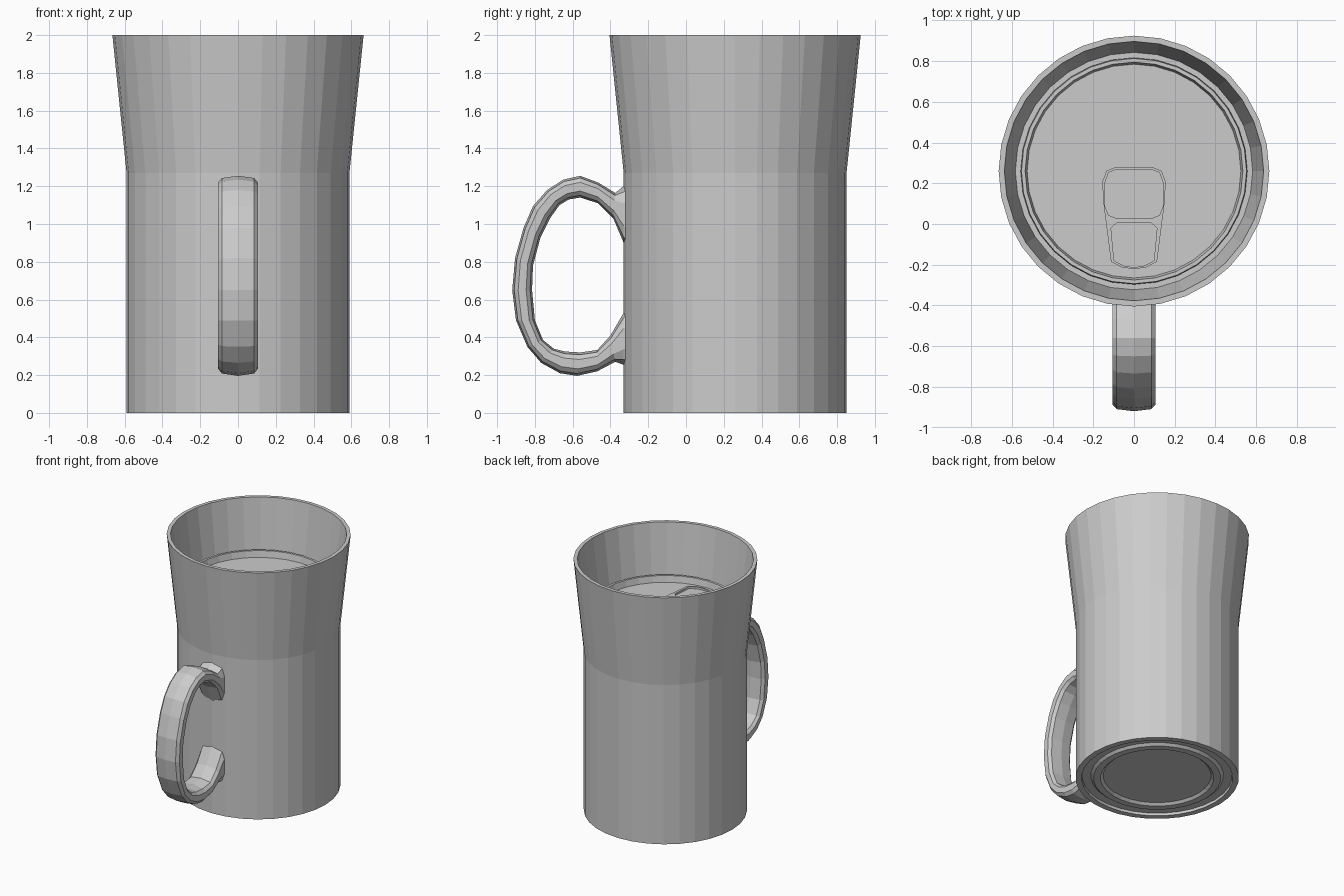
import bpy, bmesh, math

if "Cube" in bpy.data.objects:
    bpy.data.objects.remove(bpy.data.objects["Cube"])

CY = 0.26      # centre of the round body
SIDES = 32

grey = bpy.data.materials.new("light_grey")
grey.diffuse_color = (0.6, 0.6, 0.6, 1)
grey.use_nodes = True
grey.node_tree.nodes["Principled BSDF"].inputs["Base Color"].default_value = grey.diffuse_color


def finish(name, bm):
    bmesh.ops.recalc_face_normals(bm, faces=bm.faces)
    mesh = bpy.data.meshes.new(name)
    bm.to_mesh(mesh)
    bm.free()
    mesh.materials.append(grey)
    ob = bpy.data.objects.new(name, mesh)
    bpy.context.collection.objects.link(ob)
    return ob


def skin(bm, loops, closed):
    """Bridge vertex loops; join last to first if closed, else cap both ends."""
    rings = [[bm.verts.new(p) for p in loop] for loop in loops]
    n = len(rings[0])
    pairs = list(zip(rings, rings[1:])) + ([(rings[-1], rings[0])] if closed else [])
    for a, b in pairs:
        for i in range(n):
            j = (i + 1) % n
            bm.faces.new((a[i], a[j], b[j], b[i]))
    if not closed:
        bm.faces.new(rings[0])
        bm.faces.new(rings[-1])


def lathe(name, profile, closed):
    bm = bmesh.new()
    angles = [2 * math.pi * i / SIDES for i in range(SIDES)]
    skin(bm, [[(r * math.cos(a), CY + r * math.sin(a), z) for a in angles]
              for r, z in profile], closed)
    return finish(name, bm)


# Flared sleeve, open at the bottom, with a ledge around the can
lathe("mug_body", [(0.59, 0), (0.59, 1.27), (0.665, 2), (0.637, 2),
                   (0.583, 1.58), (0.546, 1.58), (0.546, 0)], True)

# Can inside: stepped base, seam ring and sunken lid
lathe("inner_can", [(0.39, 0.02), (0.41, 0.002), (0.46, 0.002), (0.48, 0.02),
                    (0.543, 0.02), (0.543, 1.575), (0.557, 1.60), (0.553, 1.62),
                    (0.535, 1.62), (0.525, 1.57)], False)

# Handle: matching outer and inner points (y, z) from top joint to bottom joint
outer = [(-0.30, 1.22), (-0.33, 1.20), (-0.375, 1.165), (-0.466, 1.22), (-0.56, 1.255),
         (-0.65, 1.235), (-0.735, 1.18), (-0.81, 1.095), (-0.86, 0.98),
         (-0.905, 0.82), (-0.92, 0.65), (-0.90, 0.49), (-0.84, 0.35),
         (-0.767, 0.265), (-0.667, 0.21), (-0.577, 0.196), (-0.47, 0.22),
         (-0.375, 0.27), (-0.33, 0.255), (-0.30, 0.25)]
inner = [(-0.30, 0.87), (-0.33, 0.90), (-0.385, 1.03), (-0.466, 1.11), (-0.56, 1.14),
         (-0.62, 1.13), (-0.67, 1.10), (-0.72, 1.03), (-0.77, 0.93),
         (-0.81, 0.78), (-0.815, 0.65), (-0.80, 0.49), (-0.757, 0.386),
         (-0.70, 0.34), (-0.64, 0.325), (-0.56, 0.32), (-0.47, 0.333),
         (-0.40, 0.41), (-0.33, 0.53), (-0.30, 0.56)]
# Cross-section: x and blend from outer (0) to inner (1)
section = [(0, 0), (0.085, 0.1), (0.105, 0.3), (0.105, 0.7), (0.085, 0.9),
           (0, 1), (-0.085, 0.9), (-0.105, 0.7), (-0.105, 0.3), (-0.085, 0.1)]
bm = bmesh.new()
skin(bm, [[(x, o[0] + (i[0] - o[0]) * t, o[1] + (i[1] - o[1]) * t) for x, t in section]
          for o, i in zip(outer, inner)], False)
finish("handle", bm)


# Pull tab: flat outline with two openings
def mirrored(half):
    return half + [(-x, y) for x, y in reversed(half) if x > 0]


tab_loops = [
    mirrored([(0.09, 0.28), (0.135, 0.262), (0.155, 0.21), (0.152, 0.12),
              (0.113, -0.185), (0.06, -0.213), (0.0, -0.222)]),
    mirrored([(0.085, 0.268), (0.125, 0.252), (0.142, 0.205), (0.142, 0.085),
              (0.125, 0.043), (0.085, 0.027)]),
    mirrored([(0.085, 0.005), (0.113, -0.02), (0.098, -0.18),
              (0.05, -0.205), (0.0, -0.213)]),
]
curve = bpy.data.curves.new("pull_tab", 'CURVE')
curve.dimensions = '2D'
curve.fill_mode = 'BOTH'
curve.extrude = 0.008
for loop in tab_loops:
    spline = curve.splines.new('POLY')
    spline.points.add(len(loop) - 1)
    for point, (x, y) in zip(spline.points, loop):
        point.co = (x, y, 0, 1)
    spline.use_cyclic_u = True
curve.materials.append(grey)
tab = bpy.data.objects.new("pull_tab", curve)
tab.location.z = 1.579
bpy.context.collection.objects.link(tab)
bpy.context.view_layer.objects.active = tab
tab.select_set(True)
bpy.ops.object.convert(target='MESH')
